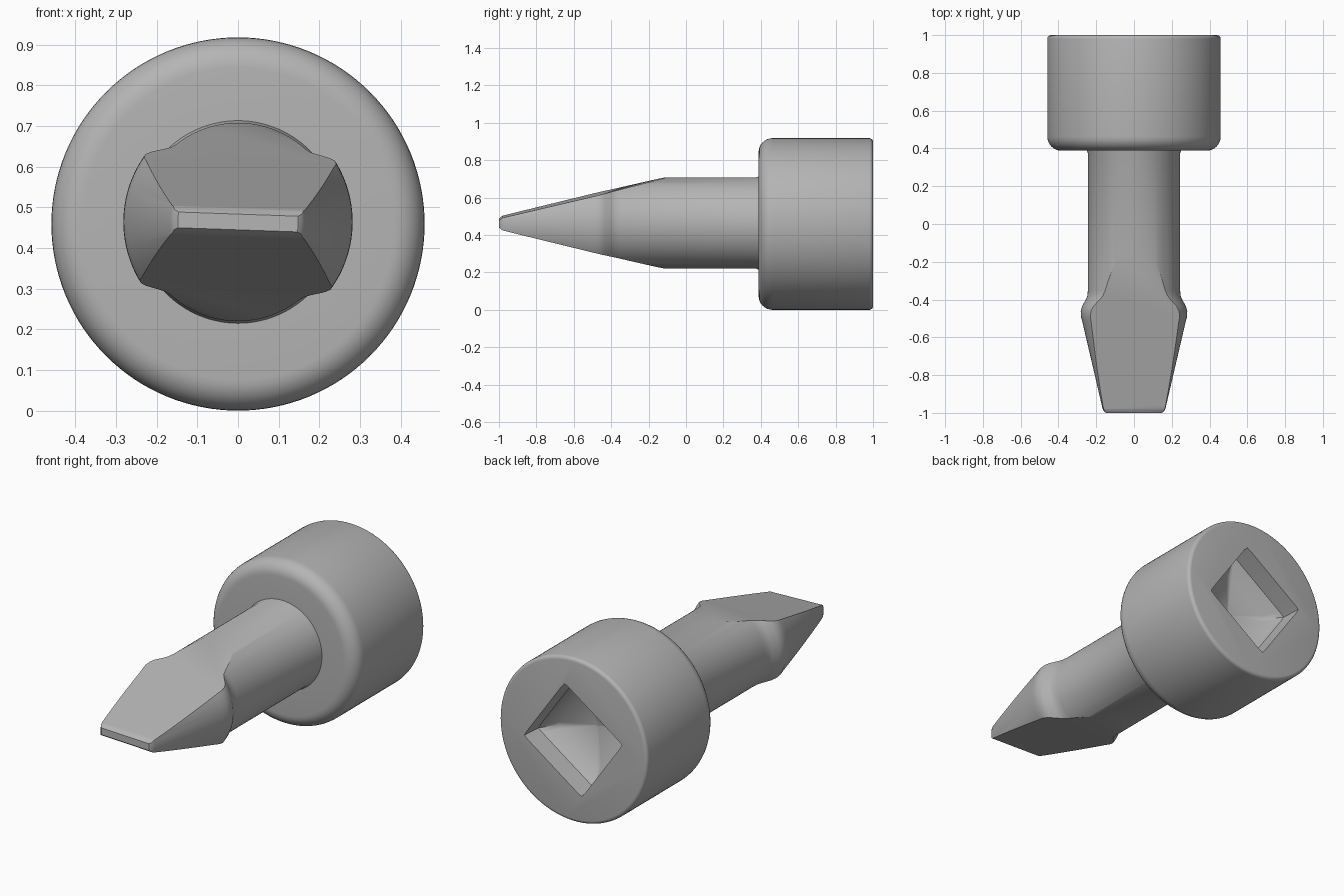
import bpy, bmesh
from math import sin, cos, pi, radians

if "Cube" in bpy.data.objects:
    bpy.data.objects.remove(bpy.data.objects["Cube"])

HEAD_Z = 0.459      # axis height of the head
SHAFT_Z = 0.464     # axis height of the shaft
SIDES = 128

grey = bpy.data.materials.new("dark_grey")
grey.diffuse_color = (0.46, 0.46, 0.46, 1)
grey.use_nodes = True
grey.node_tree.nodes["Principled BSDF"].inputs["Base Color"].default_value = grey.diffuse_color


def loft(name, rings, cz, turn=0.0):
    """Closed solid from rings of (x, z) stacked along y, turned about the axis."""
    bm = bmesh.new()
    c, s = cos(turn), sin(turn)
    loops = [[bm.verts.new((x * c + z * s, y, cz - x * s + z * c)) for x, z in pts]
             for y, pts in rings]
    n = len(loops[0])
    for a, b in zip(loops, loops[1:]):
        for i in range(n):
            j = (i + 1) % n
            bm.faces.new((a[i], a[j], b[j], b[i]))
    bm.faces.new(loops[0])
    bm.faces.new(loops[-1])
    bmesh.ops.recalc_face_normals(bm, faces=bm.faces)
    me = bpy.data.meshes.new(name)
    bm.to_mesh(me)
    bm.free()
    me.materials.append(grey)
    ob = bpy.data.objects.new(name, me)
    bpy.context.collection.objects.link(ob)
    return ob


def lathe(name, profile, cz):
    """Round solid from (y, radius) points."""
    circle = [(cos(2 * pi * i / SIDES), sin(2 * pi * i / SIDES)) for i in range(SIDES)]
    return loft(name, [(y, [(r * x, r * z) for x, z in circle]) for y, r in profile], cz)


def fillet(y, r, rad, a0, a1, steps=6):
    """Arc of profile points around (y, r)."""
    return [(y + rad * cos(a0 + (a1 - a0) * i / steps),
             r + rad * sin(a0 + (a1 - a0) * i / steps)) for i in range(steps + 1)]


def cut(ob, cutter, operation):
    mod = ob.modifiers.new("cut", 'BOOLEAN')
    mod.operation, mod.object, mod.solver = operation, cutter, 'EXACT'
    bpy.context.view_layer.objects.active = ob
    bpy.ops.object.modifier_apply(modifier=mod.name)
    bpy.data.objects.remove(cutter)


def smooth(ob, angle):
    bpy.ops.object.select_all(action='DESELECT')
    ob.select_set(True)
    bpy.context.view_layer.objects.active = ob
    bpy.ops.object.shade_smooth_by_angle(angle=radians(angle))


# head: drum with a large front fillet and a small rear one
head = lathe("head",
             [(0.388, 0.2)]
             + fillet(0.463, 0.384, 0.075, pi, pi / 2, 8)
             + fillet(0.98, 0.439, 0.02, pi / 2, 0, 4), HEAD_Z)

# square socket, standing on a corner, with a dished floor
corner = [(-5, 0.292), (0, 0.312), (5, 0.292)]
square = [(r * cos(radians(k * 90 + a)), r * sin(radians(k * 90 + a)))
          for k in range(4) for a, r in corner]
socket = loft("socket_cutter",
              [(y, [(x * f, z * f) for x, z in square])
               for y, f in ((1.05, 1.0), (0.89, 0.95), (0.83, 0.7), (0.78, 0.05))],
              HEAD_Z, radians(10))
cut(head, socket, 'DIFFERENCE')
smooth(head, 30)

# shaft: round bar that flares out and tapers to the tip
shaft = lathe("shaft_and_blade",
              [(-1.0, 0.148), (-0.993, 0.158), (-0.975, 0.167), (-0.52, 0.273),
               (-0.49, 0.281), (-0.46, 0.282), (-0.435, 0.275), (-0.40, 0.255),
               (-0.38, 0.247), (-0.35, 0.244), (0.375, 0.244), (0.39, 0.25),
               (0.41, 0.25)], SHAFT_Z)

# wedge that flattens the flare into a blade
wedge_profile = [(-1.01, 0.012), (-0.98, 0.034), (-0.5, 0.149), (-0.1, 0.246), (0.6, 0.4)]
wedge = loft("wedge_cutter",
             [(y, [(-0.6, -h), (0.6, -h), (0.6, h), (-0.6, h)]) for y, h in wedge_profile],
             SHAFT_Z, radians(2))
cut(shaft, wedge, 'INTERSECT')
smooth(shaft, 30)
